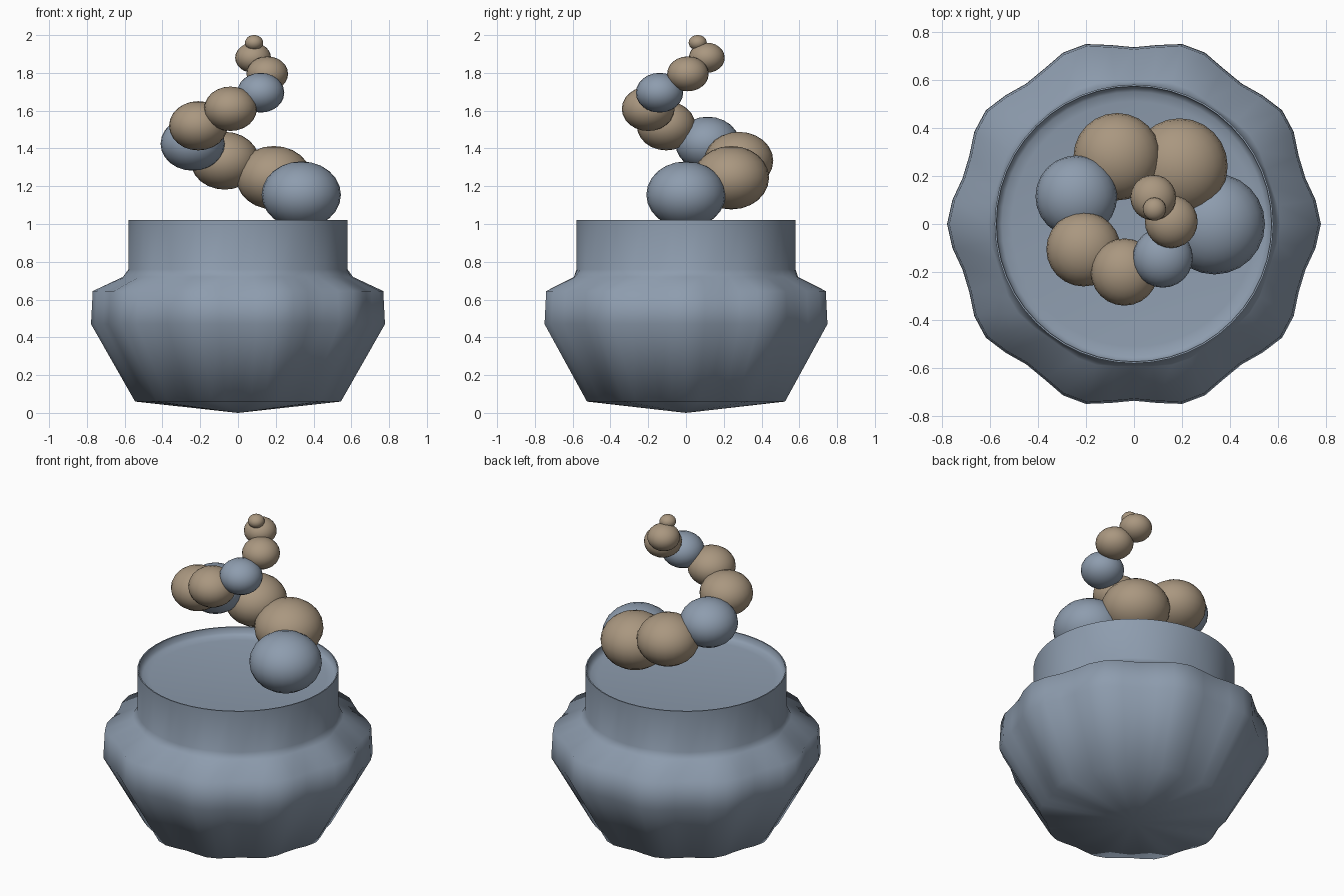
import bpy, bmesh
from math import cos, sin, tau, radians

cube = bpy.data.objects.get("Cube")
if cube:
    bpy.data.objects.remove(cube, do_unlink=True)


def material(name, color):
    m = bpy.data.materials.new(name)
    m.use_nodes = True
    m.diffuse_color = (*color, 1)
    m.node_tree.nodes["Principled BSDF"].inputs["Base Color"].default_value = (*color, 1)
    return m


blue = material("slate blue", (0.27, 0.335, 0.425))
tan = material("warm tan", (0.40, 0.31, 0.215))


def finish(bm, name, mat, angle):
    mesh = bpy.data.meshes.new(name)
    bmesh.ops.recalc_face_normals(bm, faces=bm.faces)
    bm.to_mesh(mesh)
    bm.free()
    mesh.materials.append(mat)
    ob = bpy.data.objects.new(name, mesh)
    bpy.context.collection.objects.link(ob)
    bpy.ops.object.select_all(action='DESELECT')
    ob.select_set(True)
    bpy.context.view_layer.objects.active = ob
    bpy.ops.object.shade_smooth_by_angle(angle=radians(angle))
    return ob


def lathe(name, profile, mat, segments=48, lobes=10):
    """Revolve (radius, z, flute depth) points, closing both ends at the axis."""
    bm = bmesh.new()
    rings = []
    for r, z, depth in profile:
        ring = []
        for i in range(segments):
            a = tau * i / segments
            rad = r * (1 + depth * cos(lobes * a))
            ring.append(bm.verts.new((rad * cos(a), rad * sin(a), z)))
        rings.append(ring)
    for low, high in zip(rings, rings[1:]):
        for i in range(segments):
            j = (i + 1) % segments
            bm.faces.new((low[i], low[j], high[j], high[i]))
    for ring, z in ((rings[0], 0), (rings[-1], profile[-1][1])):
        tip = bm.verts.new((0, 0, z))
        for i in range(segments):
            bm.faces.new((ring[i], ring[(i + 1) % segments], tip))
    return finish(bm, name, mat, 65)


# Fluted pot with a plain neck, thin rim and recessed lid
flute = 0.028
lathe("fluted_pot", [
    (0.53, 0.06, flute), (0.757, 0.47, flute), (0.748, 0.645, flute),
    (0.60, 0.72, flute / 2), (0.58, 0.76, 0), (0.58, 1.02, 0),
    (0.573, 1.02, 0), (0.57, 0.985, 0), (0.55, 0.972, 0), (0.51, 0.965, 0),
], blue)

# Spiral of shrinking, slightly flattened beads: x, y, z, radius, material
beads = [
    (0.335, 0.0, 1.155, 0.21, blue), (0.19, 0.24, 1.245, 0.2, tan),
    (-0.07, 0.28, 1.335, 0.182, tan), (-0.24, 0.115, 1.425, 0.17, blue),
    (-0.21, -0.105, 1.52, 0.155, tan), (-0.04, -0.2, 1.61, 0.14, tan),
    (0.12, -0.14, 1.695, 0.125, blue), (0.155, 0.01, 1.795, 0.11, tan),
    (0.08, 0.11, 1.88, 0.095, tan), (0.085, 0.062, 1.96, 0.048, tan),
]
for n, (x, y, z, r, mat) in enumerate(beads, 1):
    bm = bmesh.new()
    bmesh.ops.create_uvsphere(bm, u_segments=24, v_segments=12, radius=r)
    ob = finish(bm, f"spiral_bead_{n}", mat, 60)
    ob.location = (x, y, z)
    ob.scale.z = 0.84
